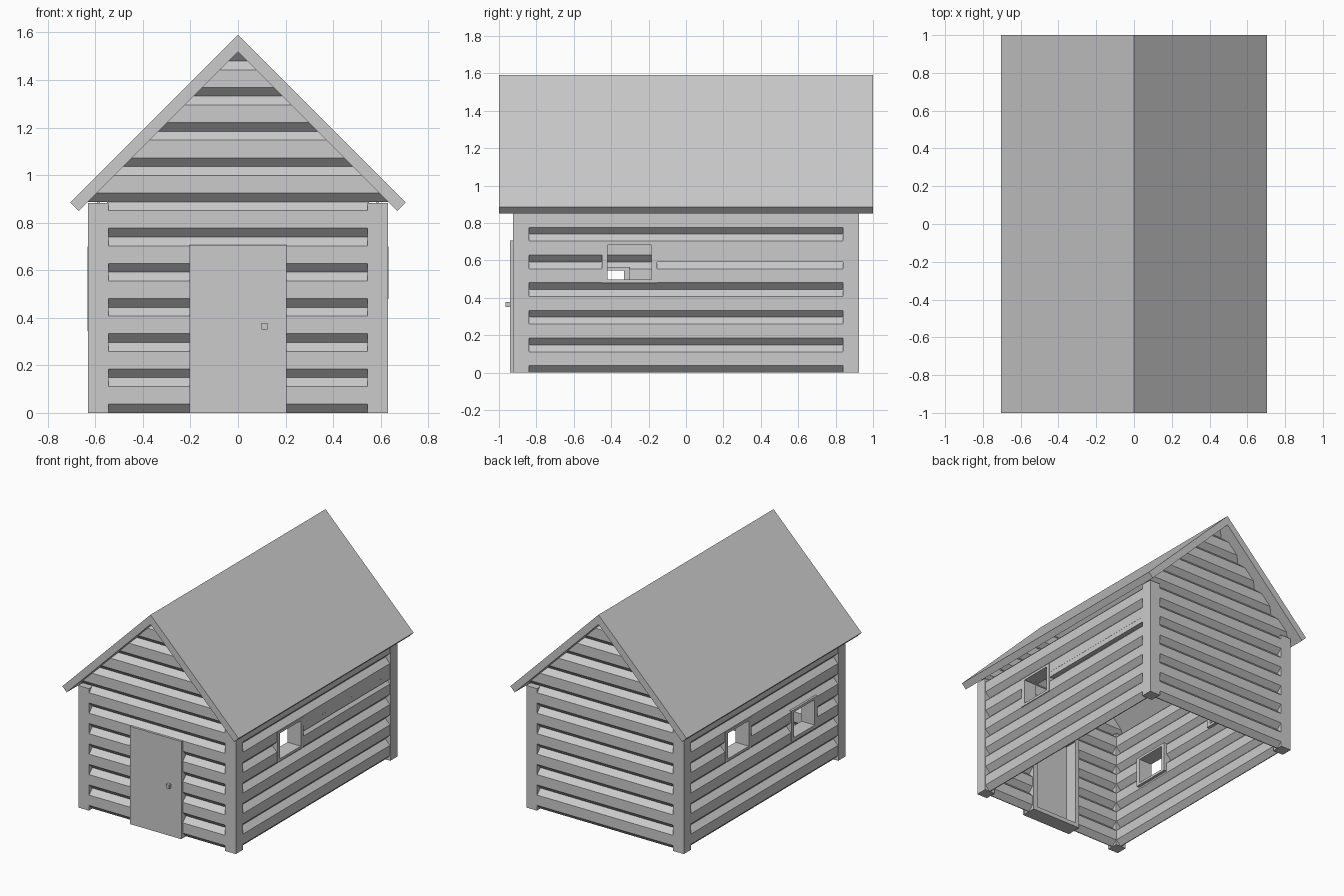
import bpy, bmesh
from mathutils import Vector

if "Cube" in bpy.data.objects:
    bpy.data.objects.remove(bpy.data.objects["Cube"])

PITCH, ROWS, WX, WY = 0.148, 6, 0.587, 0.882   # log pitch, rows under eave, wall centres
APEX, EAVE, THICK = 1.59, 0.705, 0.035         # roof ridge, half width, thickness offset


def finish(name, bm):
    bmesh.ops.recalc_face_normals(bm, faces=bm.faces)
    me = bpy.data.meshes.new(name)
    bm.to_mesh(me)
    bm.free()
    ob = bpy.data.objects.new(name, me)
    bpy.context.collection.objects.link(ob)
    return ob


def boxes(name, *ranges):
    """One object made of boxes given as (x0, x1, y0, y1, z0, z1)."""
    bm = bmesh.new()
    for x0, x1, y0, y1, z0, z1 in ranges:
        vs = bmesh.ops.create_cube(bm, size=1)["verts"]
        for v in vs:
            v.co = Vector(((x0 + x1) / 2 + v.co.x * (x1 - x0),
                           (y0 + y1) / 2 + v.co.y * (y1 - y0),
                           (z0 + z1) / 2 + v.co.z * (z1 - z0)))
    return finish(name, bm)


def prism(name, near, far):
    bm = bmesh.new()
    a = [bm.verts.new(p) for p in near]
    b = [bm.verts.new(p) for p in far]
    bm.faces.new(a)
    bm.faces.new(b[::-1])
    for i in range(len(a)):
        j = (i + 1) % len(a)
        bm.faces.new((a[i], a[j], b[j], b[i]))
    return finish(name, bm)


def log_wall(name, first, last, half, place, top=None):
    """Stacked faceted logs; half(z) is the half length, place maps (u, t, z)."""
    pts = [(0.003, first * PITCH)]
    for k in range(first, last):
        z = k * PITCH
        pts += [(0.04, z + 0.037), (0.04, z + 0.111), (0.003, z + PITCH)]
    if top:
        pts.append((0.035, top))
    loop = pts + [(-t, z) for t, z in reversed(pts)]
    return prism(name, [place(-half(z), t, z) for t, z in loop],
                 [place(half(z), t, z) for t, z in loop])


def cut(wall, *ranges):
    cutter = boxes(wall.name + "_cutter", *ranges)
    cutter.hide_render = True
    cutter.hide_viewport = True
    m = wall.modifiers.new("opening", "BOOLEAN")
    m.operation, m.solver, m.object = "DIFFERENCE", "EXACT", cutter


def window(name, side, y, z):
    """Frame around an opening in a side wall; returns the hole to cut."""
    x0, x1 = sorted((side * 0.525, side * 0.632))
    w, h, e, f = 0.1475, 0.11, 0.03, 0.018
    boxes(name,
          (x0, x1, y - w, y - w + e, z - h, z + h), (x0, x1, y + w - e, y + w, z - h, z + h),
          (x0, x1, y - w + e, y + w - e, z - h, z - h + f),
          (x0, x1, y - w + e, y + w - e, z + h - f, z + h))
    return (side * WX - 0.1, side * WX + 0.1, y - w + 0.01, y + w - 0.01, z - h + 0.01, z + h - 0.01)


# corner posts
for sx in (-1, 1):
    for sy in (-1, 1):
        x, y = sx * 0.5875, sy * 0.8825
        boxes("corner_post", (x - 0.0425, x + 0.0425, y - 0.0425, y + 0.0425, 0, 0.882))

# end walls and gables
ends = {}
for label, s in (("front", -1), ("back", 1)):
    place = lambda u, t, z, s=s: (u, s * WY + t, z)
    ends[label] = log_wall(label + "_wall", 0, ROWS, lambda z: 0.55, place)
    log_wall(label + "_gable", ROWS, 10, lambda z: 1.522 - z, place, 1.515)

# side walls with windows
right = log_wall("right_wall", 0, ROWS, lambda z: 0.845, lambda u, t, z: (WX + t, u, z))
left = log_wall("left_wall", 0, ROWS, lambda z: 0.845, lambda u, t, z: (-WX + t, u, z))
cut(right, window("right_window_frame", 1, -0.3025, 0.59))
cut(left, window("left_rear_window_frame", -1, 0.3025, 0.59),
    window("left_front_window_frame", -1, -0.45, 0.455))

# flat filler in the groove behind the right window
boxes("groove_filler", (0.59, 0.6265, -0.156, 0.842, 0.59, 0.63))

# door with frame, threshold and knob
cut(ends["front"], (-0.195, 0.195, -1, -0.75, -0.1, 0.695))
boxes("door_frame",
      (-0.204, -0.17, -0.926, -0.83, 0, 0.704), (0.17, 0.204, -0.926, -0.83, 0, 0.704),
      (-0.17, 0.17, -0.926, -0.83, 0, 0.03), (-0.17, 0.17, -0.926, -0.83, 0.67, 0.704))
boxes("door", (-0.205, 0.205, -0.941, -0.925, 0, 0.706))
boxes("door_knob", (0.098, 0.124, -0.965, -0.94, 0.35, 0.378))

# roof slabs as one chevron profile
outline = [(-EAVE, APEX - EAVE), (0, APEX), (EAVE, APEX - EAVE),
           (EAVE - THICK, APEX - EAVE - THICK), (0, APEX - 2 * THICK),
           (-EAVE + THICK, APEX - EAVE - THICK)]
prism("roof", [(x, -1, z) for x, z in outline], [(x, 1, z) for x, z in outline])
